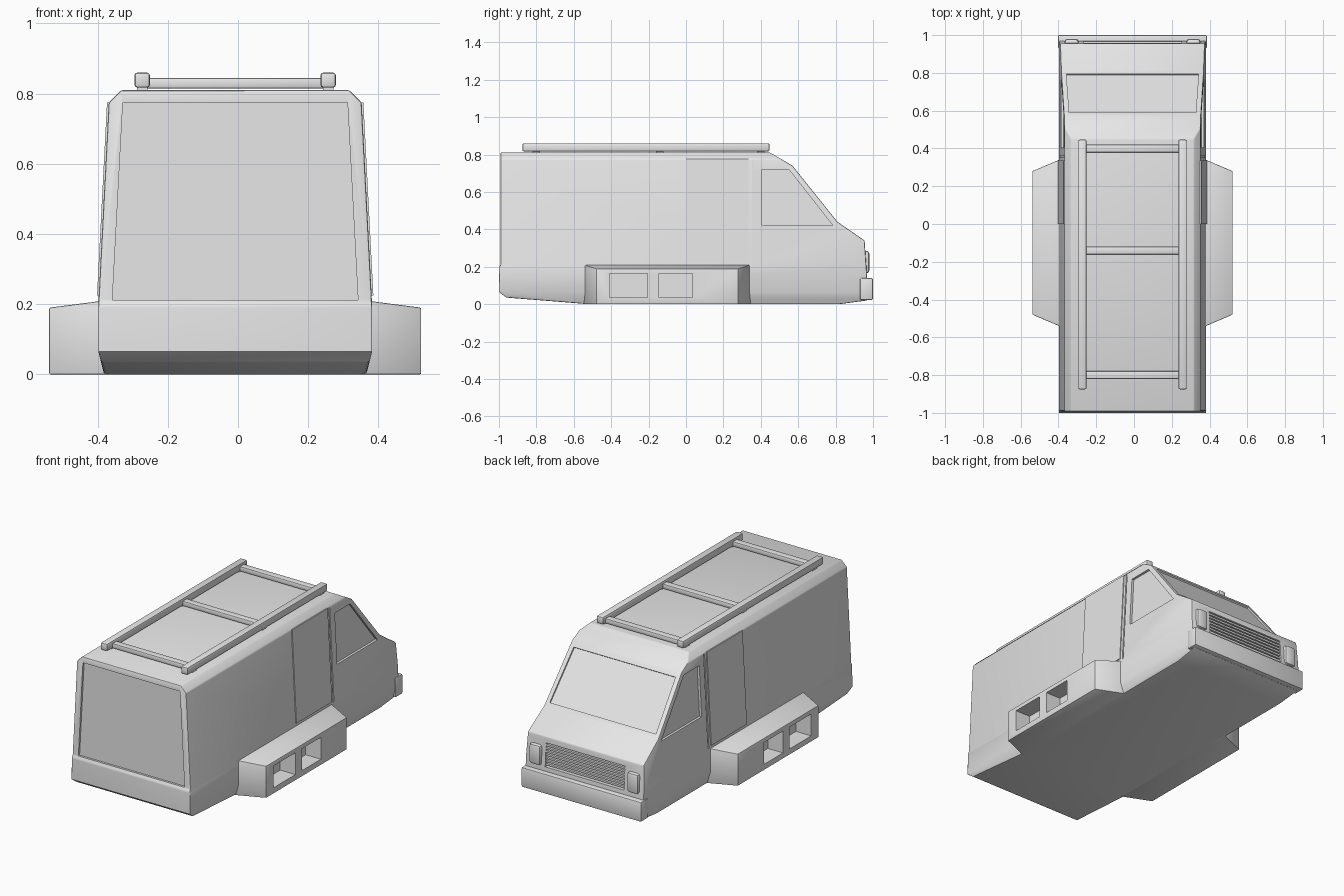
import bpy, bmesh
from mathutils import Vector

old = bpy.data.objects.get("Cube")
if old:
    bpy.data.objects.remove(old, do_unlink=True)

CX = -0.008  # centre line of the van

grey = bpy.data.materials.new("light grey")
grey.use_nodes = True
grey.diffuse_color = (0.8, 0.8, 0.8, 1)
grey.node_tree.nodes["Principled BSDF"].inputs["Base Color"].default_value = (0.8, 0.8, 0.8, 1)


def half_width(z):
    """Half width of the tapered body side at height z."""
    return 0.39 - max(0, z - 0.2) * 0.0517


def prism(bm, points, a, b):
    """Solid between a polygon moved by a and the same polygon moved by b."""
    lo = [bm.verts.new(Vector(p) + Vector(a)) for p in points]
    hi = [bm.verts.new(Vector(p) + Vector(b)) for p in points]
    bm.faces.new(lo)
    bm.faces.new(hi)
    for i in range(len(lo)):
        j = (i + 1) % len(lo)
        bm.faces.new((lo[i], lo[j], hi[j], hi[i]))


def finish(name, bm):
    bmesh.ops.recalc_face_normals(bm, faces=bm.faces)
    mesh = bpy.data.meshes.new(name)
    bm.to_mesh(mesh)
    bm.free()
    mesh.materials.append(grey)
    obj = bpy.data.objects.new(name, mesh)
    bpy.context.collection.objects.link(obj)
    return obj


def modify(obj, bevel=0, cutter=None):
    """Round the edges, cut the recesses, then smooth."""
    bpy.ops.object.select_all(action='DESELECT')
    obj.select_set(True)
    bpy.context.view_layer.objects.active = obj
    if bevel:
        m = obj.modifiers.new("bevel", 'BEVEL')
        m.width, m.segments, m.limit_method = bevel, 2, 'ANGLE'
        m.angle_limit = 0.4
        bpy.ops.object.modifier_apply(modifier=m.name)
    if cutter:
        m = obj.modifiers.new("cut", 'BOOLEAN')
        m.operation, m.solver, m.object = 'DIFFERENCE', 'EXACT', cutter
        bpy.ops.object.modifier_apply(modifier=m.name)
        bpy.data.objects.remove(cutter, do_unlink=True)
    bpy.ops.object.shade_smooth_by_angle(angle=0.55)


def box(name, x, y, z, bevel=0):
    bm = bmesh.new()
    corners = [(x[0], y[0], 0), (x[1], y[0], 0), (x[1], y[1], 0), (x[0], y[1], 0)]
    prism(bm, corners, (CX, 0, z[0]), (CX, 0, z[1]))
    obj = finish(name, bm)
    modify(obj, bevel)
    return obj


def side_points(yz, s):
    return [(CX + s * half_width(z), y, z) for y, z in yz]


def rect(y0, y1, z0, z1):
    return [(y0, z0), (y1, z0), (y1, z1), (y0, z1)]


# Body: side profile extruded, then trimmed to its tapered section
profile = [(-0.96, 0.035), (-0.52, 0), (0.82, 0), (0.97, 0.02), (0.968, 0.14),
           (0.955, 0.34), (0.81, 0.44), (0.57, 0.74), (0.45, 0.81), (-0.992, 0.81),
           (-0.992, 0.21), (-1, 0.195), (-1, 0.065)]
bm = bmesh.new()
prism(bm, [(CX, y, z) for y, z in profile], (-0.39, 0, 0), (0.39, 0, 0))
for s in (-1, 1):
    for x, z, normal in ((0.39, 0.2, (s, 0, 0.0517)), (0.36, 0.775, (s, 0, 1)),
                         (0.39, 0.065, (s, 0, -0.25))):
        cut = bmesh.ops.bisect_plane(bm, geom=bm.verts[:] + bm.edges[:] + bm.faces[:],
                                     plane_co=(CX + s * x, 0, z), plane_no=normal,
                                     clear_outer=True)
        rim = [g for g in cut["geom_cut"] if isinstance(g, bmesh.types.BMEdge)]
        bmesh.ops.holes_fill(bm, edges=rim)
body = finish("van_body", bm)

# Recesses: rear door, windscreen, grille, side windows and cab door gaps
bm = bmesh.new()
prism(bm, [(CX - 0.35, 0, 0.212), (CX + 0.35, 0, 0.212),
           (CX + 0.32, 0, 0.775), (CX - 0.32, 0, 0.775)], (0, -0.98, 0), (0, -1.1, 0))
slope = Vector((0, 0.78, 0.625))
prism(bm, [(CX - 0.35, 0.795, 0.459), (CX + 0.35, 0.795, 0.459),
           (CX + 0.335, 0.59, 0.715), (CX - 0.335, 0.59, 0.715)], slope * -0.009, slope * 0.05)
prism(bm, [(CX + x, 0, z) for x, z in rect(-0.26, 0.26, 0.165, 0.305)],
      (0, 0.935, 0), (0, 1.1, 0))
for s in (-1, 1):
    window = [(0.405, 0.42), (0.785, 0.42), (0.55, 0.72), (0.405, 0.72)]
    prism(bm, side_points(window, s), (-0.014 * s, 0, 0), (0.1 * s, 0, 0))
    prism(bm, side_points(rect(0.352, 0.36, 0.215, 0.77), s),
          (-0.006 * s, 0, 0), (0.1 * s, 0, 0))
modify(body, 0.012, finish("body_cutter", bm))

# Grille slats
for i in range(7):
    z = 0.172 + i * 0.019
    box(f"grille_slat_{i + 1}", (-0.262, 0.262), (0.93, 0.957), (z, z + 0.011))

# Front bumper
box("front_bumper", (-0.395, 0.395), (0.93, 1.0), (0.022, 0.14), 0.008)

for s, side in ((1, "left"), (-1, "right")):
    # Headlamp
    box(side + "_headlamp", sorted((s * 0.285, s * 0.36)), (0.94, 0.98), (0.165, 0.285), 0.015)

    # Sliding door panel
    bm = bmesh.new()
    prism(bm, side_points(rect(0, 0.335, 0.225, 0.775), s),
          (-0.01 * s, 0, 0), (0.005 * s, 0, 0))
    modify(finish(side + "_sliding_door", bm))

    # Side pod with two deep openings
    bm = bmesh.new()
    outline = [(0.36, -0.552), (0.53, -0.48), (0.53, 0.28), (0.36, 0.352)]
    prism(bm, [(CX + s * x, y, 0) for x, y in outline], (0, 0, 0), (0, 0, 0.19))
    for v in bm.verts:
        if v.co.z > 0.1 and abs(v.co.x - CX) < 0.45:
            v.co.z = 0.212
    pod = finish(side + "_side_pod", bm)
    bm = bmesh.new()
    for y0, y1 in ((-0.41, -0.205), (-0.145, 0.035)):
        prism(bm, [(CX, y, z) for y, z in rect(y0, y1, 0.035, 0.165)],
              (0.43 * s, 0, 0), (0.7 * s, 0, 0))
    modify(pod, 0.004, finish("pod_cutter", bm))

    # Roof rack rail
    box(side + "_roof_rail", sorted((s * 0.243, s * 0.287)), (-0.875, 0.447), (0.817, 0.86), 0.008)

    # Rail feet
    for y in (-0.8, -0.14, 0.4):
        box(side + "_rail_foot", sorted((s * 0.25, s * 0.28)), (y - 0.02, y + 0.02), (0.8, 0.83))

# Roof rack crossbars
for i, y in enumerate((-0.8, -0.14, 0.4)):
    box(f"roof_crossbar_{i + 1}", (-0.255, 0.255), (y - 0.021, y + 0.021), (0.815, 0.845), 0.006)
